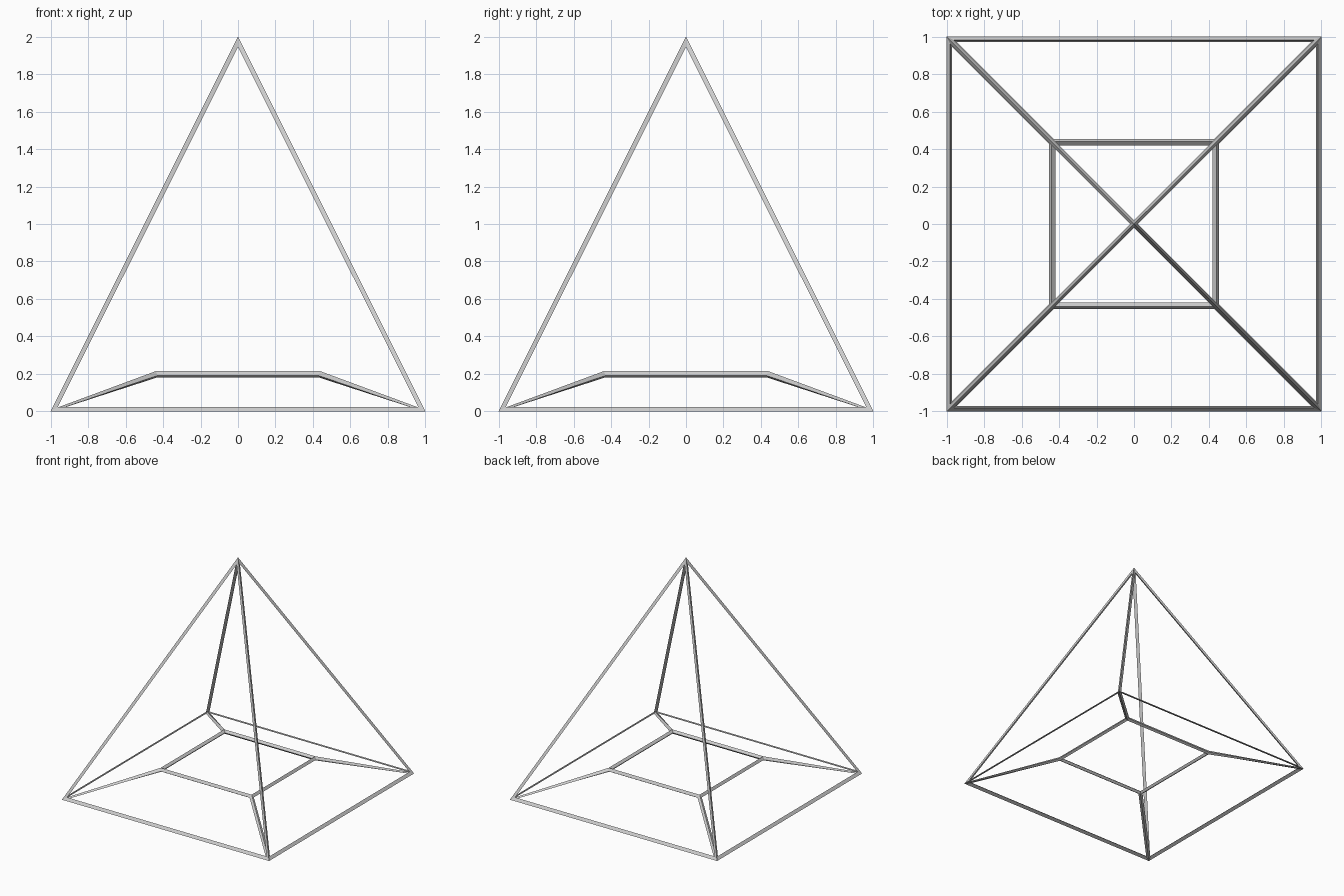
import bpy, bmesh

if "Cube" in bpy.data.objects:
    bpy.data.objects.remove(bpy.data.objects["Cube"])

# Pyramid cage: square base, apex, and an underside inset pushed up inside
BASE, BASE_Z = 0.989, 0.0075
INNER, INNER_Z = 0.437, 0.197
APEX_Z = 1.983
SIGNS = [(-1, -1), (1, -1), (1, 1), (-1, 1)]

bm = bmesh.new()
base = [bm.verts.new((x * BASE, y * BASE, BASE_Z)) for x, y in SIGNS]
inner = [bm.verts.new((x * INNER, y * INNER, INNER_Z)) for x, y in SIGNS]
apex = bm.verts.new((0, 0, APEX_Z))
for i in range(4):
    j = (i + 1) % 4
    bm.faces.new((base[i], base[j], apex))                   # sloping side
    bm.faces.new((base[j], base[i], inner[i], inner[j]))     # raised underside
bm.faces.new(inner[::-1])                                    # recessed centre
bm.normal_update()

mesh = bpy.data.meshes.new("pyramid_frame")
bm.to_mesh(mesh)
bm.free()
frame = bpy.data.objects.new("pyramid_frame", mesh)
bpy.context.collection.objects.link(frame)

# Turn every edge into a diamond-section strut
wire = frame.modifiers.new("struts", 'WIREFRAME')
wire.thickness = 0.035
wire.offset = 0
wire.use_even_offset = True
wire.use_replace = True
